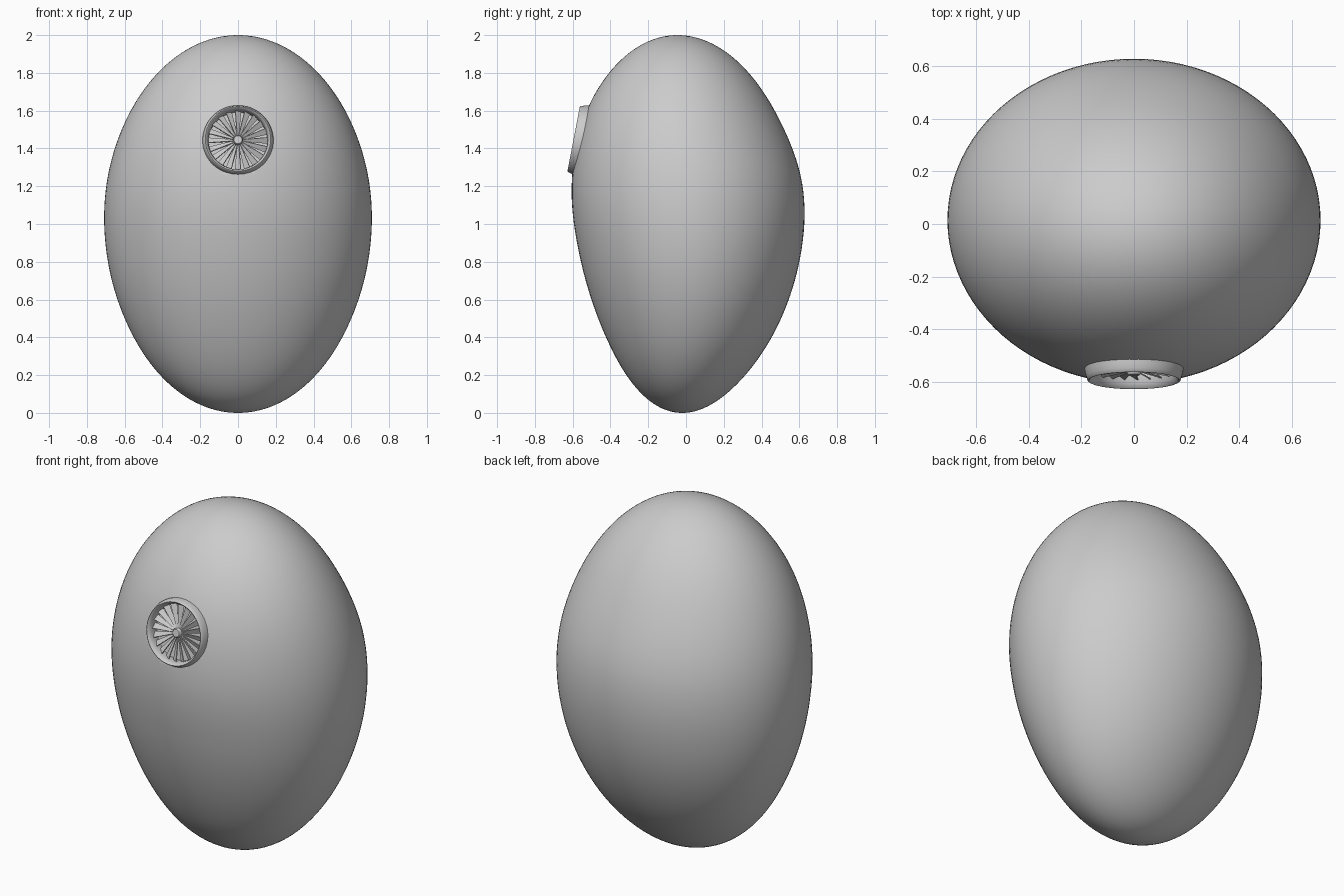
import bpy, bmesh, math
from mathutils import Matrix, Vector

if "Cube" in bpy.data.objects:
    bpy.data.objects.remove(bpy.data.objects["Cube"])

ZS = [0.0, 0.4, 0.8, 1.2, 1.6, 2.0]
WIDTH = [0.685, 0.69, 0.703, 0.712, 0.71, 0.705]
DEPTH = [0.50, 0.548, 0.59, 0.624, 0.622, 0.61]
SHIFT = [-0.02, 0.015, 0.022, 0.006, -0.028, -0.045]


def smooth(vals, z):
    # Catmull-Rom interpolation over the evenly spaced heights
    i = min(int(z / 0.4), 4)
    t = z / 0.4 - i
    b, c = vals[i], vals[i + 1]
    a = vals[i - 1] if i else 2 * b - c
    d = vals[i + 2] if i < 4 else 2 * c - b
    return 0.5 * (2*b + (c-a)*t + (2*a-5*b+4*c-d)*t*t + (3*b-a-3*c+d)*t**3)


def make(name, bm, matrix=None, angle=40):
    bmesh.ops.recalc_face_normals(bm, faces=bm.faces)
    me = bpy.data.meshes.new(name)
    bm.to_mesh(me)
    bm.free()
    ob = bpy.data.objects.new(name, me)
    bpy.context.collection.objects.link(ob)
    if matrix:
        ob.matrix_world = matrix
    bpy.ops.object.select_all(action='DESELECT')
    bpy.context.view_layer.objects.active = ob
    ob.select_set(True)
    bpy.ops.object.shade_smooth_by_angle(angle=math.radians(angle))
    return ob


def lathe(profile, n=64, closed=False):
    # Spin a (radius, height) profile around local z
    bm = bmesh.new()
    rings = []
    for r, h in profile:
        rings.append([bm.verts.new((r * math.cos(2*math.pi*k/n), r * math.sin(2*math.pi*k/n), h))
                      for k in range(n)])
    pairs = list(zip(rings, rings[1:])) + ([(rings[-1], rings[0])] if closed else [])
    for a, b in pairs:
        for k in range(n):
            bm.faces.new((a[k], a[(k+1) % n], b[(k+1) % n], b[k]))
    if not closed:
        bm.faces.new(rings[0])
        bm.faces.new(rings[-1])
    return bm


# Egg-shaped body
N, M = 96, 72
bm = bmesh.new()
rings = []
for j in range(1, M):
    t = math.pi * j / M
    z, s = 1 - math.cos(t), math.sin(t)
    w, d, c = (smooth(v, z) for v in (WIDTH, DEPTH, SHIFT))
    rings.append([bm.verts.new((w*s*math.cos(2*math.pi*k/N), c + d*s*math.sin(2*math.pi*k/N), z))
                  for k in range(N)])
for a, b in zip(rings, rings[1:]):
    for k in range(N):
        bm.faces.new((a[k], a[(k+1) % N], b[(k+1) % N], b[k]))
for ring, z, y in ((rings[0], 0, SHIFT[0]), (rings[-1], 2, SHIFT[-1])):
    tip = bm.verts.new((0, y, z))
    for k in range(N):
        bm.faces.new((ring[k], ring[(k+1) % N], tip))
body = make("egg_body", bm)

# Vent frame: local z points out of the shell, tilted slightly upward
out = Vector((0, -0.982, 0.188)).normalized()
right = Vector((1, 0, 0))
up = out.cross(right)
vent = Matrix((right, up, out)).transposed().to_4x4()
vent.translation = (0, -0.592, 1.45)

# Recess cut into the shell
cutter = make("vent_cutter", lathe([(0.162, -0.075), (0.162, 0.15)]), vent)
cutter.hide_render = True
cutter.hide_set(True)
mod = body.modifiers.new("recess", 'BOOLEAN')
mod.operation = 'DIFFERENCE'
mod.object = cutter
mod.solver = 'EXACT'

# Flared rim around the vent
make("vent_rim", lathe([(0.190, -0.075), (0.187, -0.03), (0.181, -0.012), (0.177, 0.0), (0.173, 0.003),
                        (0.168, 0.0), (0.160, -0.018), (0.156, -0.04), (0.156, -0.075)], closed=True), vent)

# Hub and back plate
make("vent_hub", lathe([(0.026, -0.07), (0.026, -0.024), (0.021, -0.018)], 32), vent)
make("vent_back_plate", lathe([(0.158, -0.076), (0.158, -0.066)]), vent)

# Pitched radial blades, wider toward the rim
bm = bmesh.new()
COUNT = 20
for k in range(COUNT):
    spin = Matrix.Rotation(2 * math.pi * k / COUNT, 4, 'Z')
    pitch = Matrix.Rotation(math.radians(32), 4, 'X')
    box = bmesh.ops.create_cube(bm, size=1)["verts"]
    for v in box:
        outer = v.co.x > 0
        v.co = Vector((0.158 if outer else 0.018, v.co.y * (0.036 if outer else 0.010), v.co.z * 0.005))
        v.co = spin @ (Matrix.Translation((0, 0, -0.040)) @ pitch @ v.co)
make("vent_blades", bm, vent, 30)
